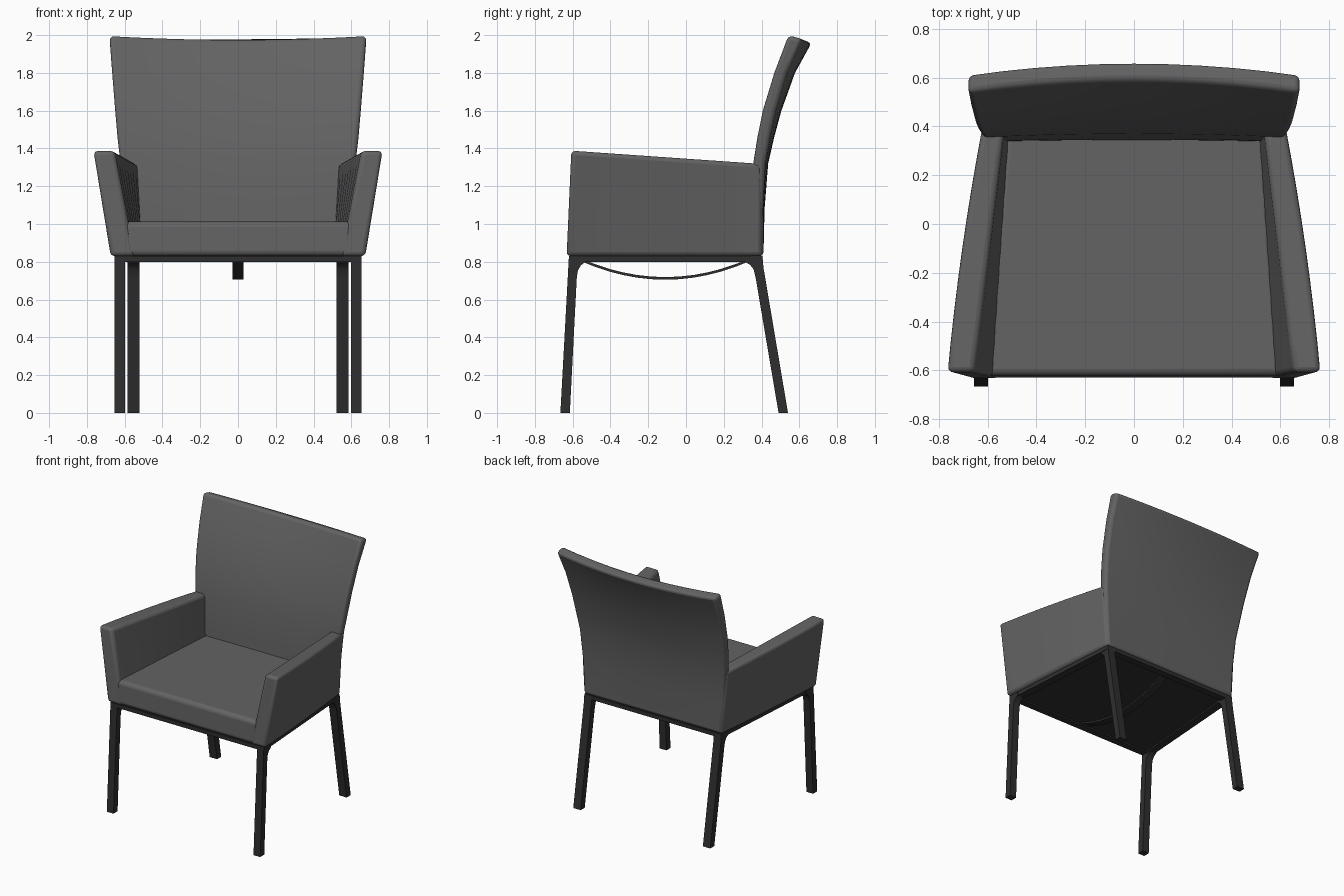
import bpy, bmesh, math

if "Cube" in bpy.data.objects:
    bpy.data.objects.remove(bpy.data.objects["Cube"])


def material(name, v):
    m = bpy.data.materials.new(name)
    m.diffuse_color = (v, v, v, 1)
    m.use_nodes = True
    m.node_tree.nodes["Principled BSDF"].inputs["Base Color"].default_value = m.diffuse_color
    return m


FABRIC = material("grey upholstery", 0.125)
METAL = material("dark frame", 0.028)


def loft(name, rings, mat, bevel=0.0, segments=3):
    """Closed solid skinned through equal-length rings of points."""
    bm = bmesh.new()
    vs = [[bm.verts.new(p) for p in r] for r in rings]
    n = len(rings[0])
    for a, b in zip(vs, vs[1:]):
        for i in range(n):
            j = (i + 1) % n
            bm.faces.new((a[i], a[j], b[j], b[i]))
    bm.faces.new(vs[0])
    bm.faces.new(vs[-1])
    bmesh.ops.recalc_face_normals(bm, faces=bm.faces)
    me = bpy.data.meshes.new(name)
    bm.to_mesh(me)
    bm.free()
    ob = bpy.data.objects.new(name, me)
    bpy.context.collection.objects.link(ob)
    me.materials.append(mat)
    if bevel:
        b = ob.modifiers.new("soft edges", 'BEVEL')
        b.width, b.segments = bevel, segments
        b.limit_method, b.angle_limit = 'ANGLE', math.radians(40)
    bpy.ops.object.select_all(action='DESELECT')
    ob.select_set(True)
    bpy.context.view_layer.objects.active = ob
    bpy.ops.object.shade_smooth_by_angle(angle=math.radians(40))
    return ob


def prism(name, plan, z0, z1, mat, bevel=0.0):
    return loft(name, [[(x, y, z) for x, y in plan] for z in (z0, z1)], mat, bevel)


def lerp(a, b, t):
    return a + (b - a) * t


# Seat cushion: tapering towards the back, front edge leaning slightly
loft("seat", [
    [(-0.60, -0.63, 0.83), (0.60, -0.63, 0.83), (0.53, 0.39, 0.83), (-0.53, 0.39, 0.83)],
    [(-0.61, -0.622, 1.013), (0.61, -0.622, 1.013), (0.53, 0.39, 1.013), (-0.53, 0.39, 1.013)],
], FABRIC, 0.03, 4)

# Backrest: curved in profile, bowed backwards towards the top
# z, half width, front y at side, rear y at side, bow at centre
LEVELS = [(0.83, 0.588, 0.335, 0.41, 0.0), (1.08, 0.602, 0.34, 0.408, 0.008),
          (1.32, 0.622, 0.355, 0.42, 0.015), (1.46, 0.638, 0.377, 0.445, 0.022),
          (1.60, 0.650, 0.405, 0.475, 0.03), (1.80, 0.666, 0.465, 0.535, 0.042),
          (2.00, 0.680, 0.54, 0.615, 0.05)]
COLS = [-1 + i / 5 for i in range(11)]
rings = []
for k, (z, w, yf, yr, bow) in enumerate(LEVELS):
    top = k == len(LEVELS) - 1
    ring = []
    for u in COLS:
        c = 1 - u * u
        ring.append((u * w, yf + bow * c, z - (0.02 * c if top else 0)))
    for u in reversed(COLS):
        c = 1 - u * u
        ring.append((u * w, yr + bow * c, z - (0.02 * c + 0.02 if top else 0)))
    rings.append(ring)
loft("backrest", rings, FABRIC, 0.022)

# Armrests: flared outwards, bowed in plan, sloping down to the back
for side, label in ((1, "right"), (-1, "left")):
    rings = []
    for i in range(9):
        t = i / 8
        bend = 0.65 * t + 0.35 * t * t
        yb, yt = lerp(-0.632, 0.405, t), lerp(-0.607, 0.40, t)
        zt = lerp(1.388, 1.318, t)
        rings.append([(side * lerp(0.675, 0.592, bend), yb, 0.83),
                      (side * lerp(0.767, 0.622, bend), yt, zt),
                      (side * lerp(0.655, 0.53, t), yt, zt),
                      (side * lerp(0.545, 0.50, t), yb, 0.83)])
    loft(label + "_armrest", rings, FABRIC, 0.022)

# Legs with a curved bracket at the top, drawn as side profiles (y, z)
FRONT = [(-0.665, 0), (-0.615, 0), (-0.578, 0.72), (-0.572, 0.755), (-0.555, 0.783),
         (-0.53, 0.80), (-0.53, 0.828), (-0.62, 0.828)]
REAR = [(0.49, 0), (0.54, 0), (0.41, 0.77), (0.405, 0.828), (0.30, 0.828),
        (0.31, 0.80), (0.338, 0.785), (0.358, 0.76), (0.368, 0.72)]
for s, label in ((1, "right"), (-1, "left")):
    for part, prof, x0, x1 in (("front_leg", FRONT, 0.598, 0.655),
                               ("rear_leg", REAR, 0.522, 0.585)):
        loft(f"{label}_{part}", [[(s * x, y, z) for y, z in prof] for x in (x0, x1)], METAL)
    # Side rails of the under-seat frame
    prism(label + "_side_rail",
          [(s * 0.598, -0.62), (s * 0.655, -0.62), (s * 0.585, 0.405), (s * 0.522, 0.405)],
          0.80, 0.83, METAL)

# Front and rear rails, and the dark panel under the seat
prism("front_rail", [(-0.65, -0.62), (0.65, -0.62), (0.65, -0.568), (-0.65, -0.568)],
      0.80, 0.83, METAL)
prism("rear_rail", [(-0.58, 0.352), (0.58, 0.352), (0.58, 0.405), (-0.58, 0.405)],
      0.80, 0.83, METAL)
prism("under_panel", [(-0.645, -0.61), (0.645, -0.61), (0.58, 0.40), (-0.58, 0.40)],
      0.812, 0.832, METAL)

# Sagging strap running front to back below the seat
rings = []
for i in range(13):
    u = -1 + i / 6
    y, z = -0.11 + 0.45 * u, 0.705 + 0.1 * u * u
    rings.append([(-0.03, y, z), (0.03, y, z), (0.03, y, z + 0.014), (-0.03, y, z + 0.014)])
loft("under_strap", rings, METAL)
